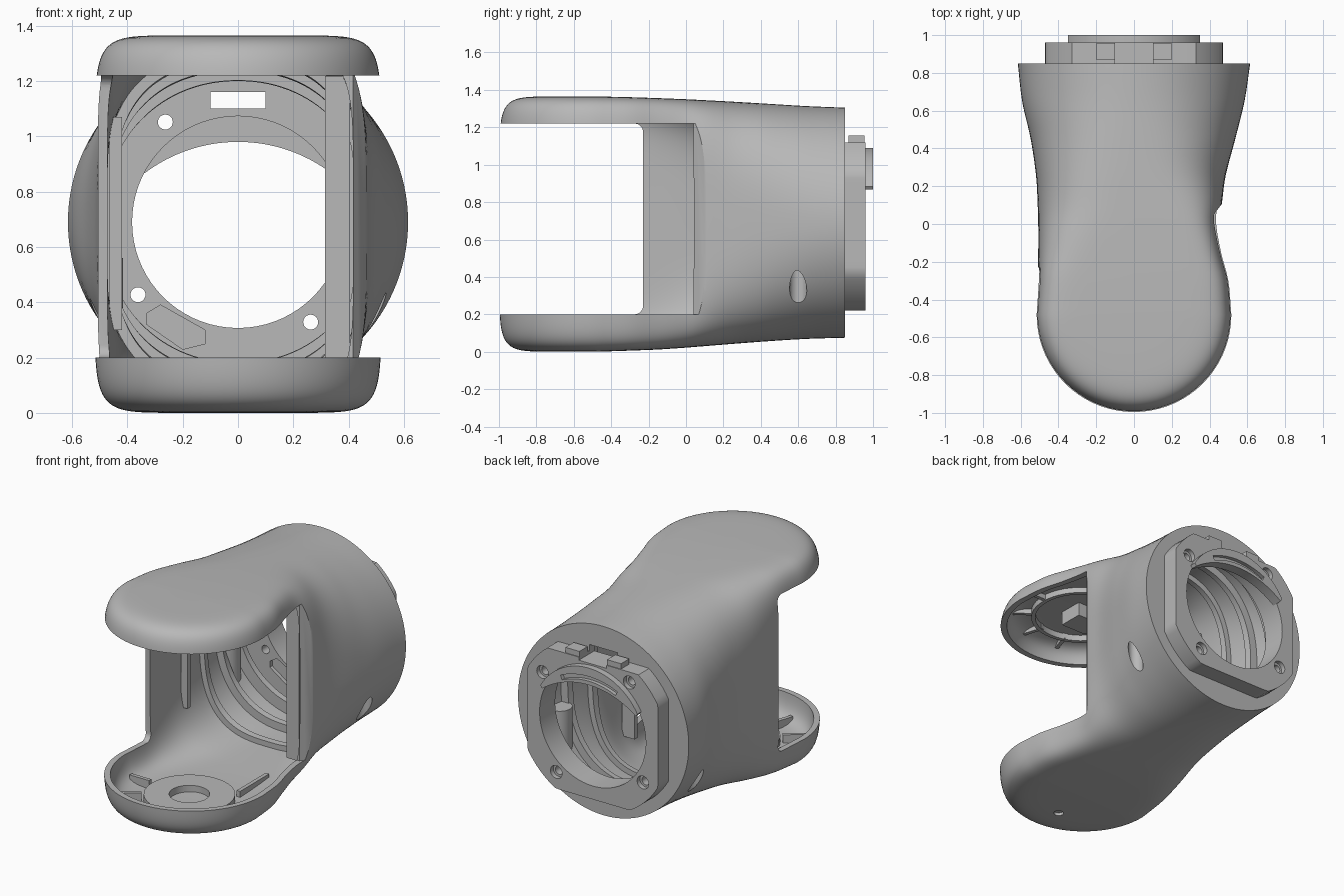
import bpy, bmesh, math
from math import sin, cos, pi, radians

if "Cube" in bpy.data.objects:
    bpy.data.objects.remove(bpy.data.objects["Cube"])

grey = bpy.data.materials.new("plain_grey")
grey.use_nodes = True
grey.diffuse_color = (0.48, 0.48, 0.48, 1)
grey.node_tree.nodes["Principled BSDF"].inputs["Base Color"].default_value = (0.48, 0.48, 0.48, 1)

CZ = 0.69        # height of the rear axis
PIVOT = -0.48    # centre of the rounded paddles
SEG = 120

# y, half-widths and squareness of both sides, bottom and top heights
KEYS = [
    (-0.48, 0.518, 0.518, 9.0, 9.0, 0.0, 1.365),
    (-0.30, 0.508, 0.502, 8.0, 9.0, 0.006, 1.361),
    (-0.15, 0.507, 0.465, 5.8, 8.0, 0.012, 1.356),
    (0.00, 0.507, 0.446, 4.2, 6.2, 0.022, 1.350),
    (0.10, 0.510, 0.464, 3.5, 4.6, 0.030, 1.345),
    (0.25, 0.518, 0.484, 3.0, 3.2, 0.042, 1.337),
    (0.45, 0.547, 0.536, 2.5, 2.5, 0.057, 1.325),
    (0.65, 0.592, 0.585, 2.15, 2.15, 0.069, 1.313),
    (0.85, 0.615, 0.615, 2.0, 2.0, 0.075, 1.305),
]


def section(y):
    """Smoothly interpolate the section table."""
    i = max(k for k in range(len(KEYS) - 1) if KEYS[k][0] <= y + 1e-6)
    a, b = KEYS[i], KEYS[i + 1]
    p, q = KEYS[max(i - 1, 0)], KEYS[min(i + 2, len(KEYS) - 1)]
    h = b[0] - a[0]
    t = (y - a[0]) / h
    out = []
    for k in range(1, 7):
        m0 = (b[k] - p[k]) / (b[0] - p[0]) * h
        m1 = (q[k] - a[k]) / (q[0] - a[0]) * h
        out.append((2*t**3 - 3*t*t + 1) * a[k] + (t**3 - 2*t*t + t) * m0
                   + (3*t*t - 2*t**3) * b[k] + (t**3 - t*t) * m1)
    return out


def loop(y, inset, bend=0.0):
    """Superellipse section; bend swings it round the paddle centre."""
    wl, wr, nl, nr, zb, zt = section(y)
    mid, half = (zb + zt) / 2, (zt - zb) / 2 - inset
    pts = []
    for i in range(SEG):
        c, s = cos(2 * pi * i / SEG), sin(2 * pi * i / SEG)
        w, n = (wr, nr) if c > 0 else (wl, nl)
        if i * 4 % SEG == 0:      # exact values on the axes
            c, s = round(c), round(s)
        x = math.copysign((w - inset) * abs(c) ** (2 / n), c)
        z = mid + math.copysign(half * abs(s) ** (2 / n), s)
        pts.append((x * cos(bend), y - abs(x) * sin(bend), z))
    return pts


def finish(name, bm):
    bmesh.ops.remove_doubles(bm, verts=bm.verts, dist=1e-4)
    bmesh.ops.recalc_face_normals(bm, faces=bm.faces)
    me = bpy.data.meshes.new(name)
    bm.to_mesh(me)
    bm.free()
    ob = bpy.data.objects.new(name, me)
    bpy.context.collection.objects.link(ob)
    me.materials.append(grey)
    return ob


def skin(name, loops, cap_end=False, closed=False):
    bm = bmesh.new()
    rows = [[bm.verts.new(p) for p in lp] for lp in loops]
    pairs = list(zip(rows, rows[1:])) + ([(rows[-1], rows[0])] if closed else [])
    for a, b in pairs:
        for i in range(len(a)):
            j = (i + 1) % len(a)
            bm.faces.new((a[i], a[j], b[j], b[i]))
    if cap_end:
        bm.faces.new(rows[-1])
    return finish(name, bm)


def hull(name, inset, y_end):
    loops = [loop(PIVOT, inset, radians(90 - 5 * k)) for k in range(18)]
    loops += [loop(PIVOT + (y_end - PIVOT) * k / 36, inset) for k in range(37)]
    return skin(name, loops, cap_end=True)


def prism(name, pts, lo, hi, axis):
    place = {"x": lambda u, v, d: (d, u, v), "y": lambda u, v, d: (u, d, v),
             "z": lambda u, v, d: (u, v, d)}[axis]
    bm = bmesh.new()
    a, b = [[bm.verts.new(place(u, v, d)) for u, v in pts] for d in (lo, hi)]
    bm.faces.new(a)
    bm.faces.new(b)
    for i in range(len(a)):
        j = (i + 1) % len(a)
        bm.faces.new((a[i], a[j], b[j], b[i]))
    return finish(name, bm)


def arc(u, v, r, a0=0, a1=360, n=48):
    """Points on an arc; a full circle omits the repeated end."""
    d = n if a1 - a0 == 360 else n - 1
    return [(u + r * cos(radians(a0 + (a1 - a0) * i / d)),
             v + r * sin(radians(a0 + (a1 - a0) * i / d))) for i in range(n)]


def box(name, x0, x1, y0, y1, z0, z1):
    return prism(name, [(x0, y0), (x1, y0), (x1, y1), (x0, y1)], z0, z1, "z")


def cut(target, *cutters, keep=False):
    for c in cutters:
        m = target.modifiers.new("cut", "BOOLEAN")
        m.object, m.operation, m.solver = c, "DIFFERENCE", "EXACT"
        bpy.context.view_layer.objects.active = target
        bpy.ops.object.modifier_apply(modifier=m.name)
        if not keep:
            bpy.data.objects.remove(c)


# Hollow body, with solid material left round the screw pockets
body = hull("body_shell", 0.0, 0.85)
cavity = hull("cavity", 0.035, 0.80)
for s in (-1, 1):
    cut(cavity, prism("pocket_boss", arc(s * 0.49, 0.6, 0.075, n=32), 0, 0.56, "z"))
cut(body, cavity)

# Front opening, and the deeper opening on the left side with a slanted edge
Z0, Z1, R = 0.2, 1.22, 0.045
profile = ([(-1.3, Z0)] + arc(-0.23 - R, Z0 + R, R, -90, 0, 8)
           + arc(-0.23 - R, Z1 - R, R, 0, 90, 8) + [(-1.3, Z1)])
cut(body, prism("front_opening", profile, -1, 1, "x"),
    prism("side_opening", [(-0.35, -0.8), (0.9, -0.8), (0.9, 0.68), (0.415, 0.04), (-0.35, 0.04)],
          Z0, Z1, "z"))

# Screw pockets and the small hole under the lower paddle
for s in (-1, 1):
    cut(body, prism("pocket", arc(s * 0.49, 0.6, 0.046, n=32), -0.2, 0.5, "z"))
cut(body, prism("drain", arc(0, -0.72, 0.03, n=24), -0.1, 0.15, "z"))

# Shallow recess on the inner side of the rear wall
cut(body, prism("recess", [(-0.33, 0.36), (-0.28, 0.39), (-0.12, 0.3), (-0.12, 0.25), (-0.2, 0.23),
                           (-0.33, 0.32)], 0.7, 0.825, "y"))

# Rear mounting flange: a disc with flattened sides
outline = [(max(-0.47, min(0.47, x)), CZ + max(-0.47, min(0.43, z)))
           for x, z in arc(0, 0, 0.54, n=96)]
flange = prism("rear_flange", outline, 0.845, 0.96, "y")

# Bore, cable notch and screw holes pass through body and flange
holes = [prism("bore", arc(0, CZ, 0.383, n=72), 0.7, 1.1, "y"),
         box("notch", -0.1, 0.1, 0.7, 1.1, 1.1, 1.16)]
for k in range(4):
    a = radians(36 + 90 * k)
    x, z = 0.447 * cos(a), CZ + 0.447 * sin(a)
    holes += [prism("screw_hole", arc(x, z, 0.027, n=24), 0.7, 1.1, "y"),
              prism("counterbore", arc(x, z, 0.042, n=24), 0.93, 1.1, "y")]
cut(body, *holes, keep=True)
cut(flange, *holes)
for s in (-1, 1):
    x0, x1 = sorted((s * 0.1, s * 0.2))
    box("flange_block", x0, x1, 0.87, 0.955, 1.08, 1.155)

# Curved bridge across the top of the bore, with an arc slot
crescent = arc(0, CZ, 0.4, 29, 151, 32) + arc(0, 0.42, 0.56, 127, 53, 24)
bridge = prism("bore_bridge", crescent, 0.93, 1.0, "y")
cut(bridge, prism("slot", arc(0, 0.55, 0.485, 65, 115, 20) + arc(0, 0.55, 0.455, 115, 65, 20),
                  0.975, 1.1, "y"))

# Ribs following the inside of the body
for y0, y1, depth in ((0.3, 0.34, 0.07), (0.5, 0.54, 0.085), (0.68, 0.72, 0.11)):
    skin("inner_rib", [loop(y0, 0.03), loop(y1, 0.03), loop(y1, depth), loop(y0, depth)],
         closed=True)

# Upright panels behind the side openings
box("left_panel", 0.315, 0.405, 0.05, 0.08, 0.19, 1.218)
box("right_panel", -0.465, -0.42, 0.08, 0.11, 0.3, 1.07)


def ring(name, r0, r1, lo, hi):
    loops = [[(x, y, z) for x, y in arc(0, -0.5, r, n=48)]
             for r, z in ((r0, lo), (r1, lo), (r1, hi), (r0, hi))]
    return skin(name, loops, closed=True)


# Lower paddle: bearing ring and guide strip
ring("lower_bearing", 0.12, 0.27, 0.02, 0.08)
box("lower_strip", 0.2, 0.225, -0.3, 0.0, 0.03, 0.08)
# Upper paddle: ring and centre block
ring("upper_ring", 0.285, 0.31, 1.29, 1.345)
box("upper_block", -0.09, 0.09, -0.58, -0.42, 1.24, 1.345)
# Short radial ribs inside both paddles
for k in range(6):
    a = radians(-180 + 36 * k)
    c, s = cos(a), sin(a)
    for name, lo, hi in (("lower_rib", 0.032, 0.09), ("upper_rib", 1.295, 1.333)):
        prism(name, [(r * c - d * s, -0.49 + r * s + d * c)
                     for r, d in ((0.29, -.012), (0.43, -.012), (0.43, .012), (0.29, .012))],
              lo, hi, "z")

# Smooth shading with crisp edges
for ob in bpy.context.collection.objects:
    if ob.type == "MESH" and grey.name in ob.data.materials:
        bpy.ops.object.select_all(action="DESELECT")
        ob.select_set(True)
        bpy.context.view_layer.objects.active = ob
        bpy.ops.object.shade_smooth_by_angle(angle=radians(30))
